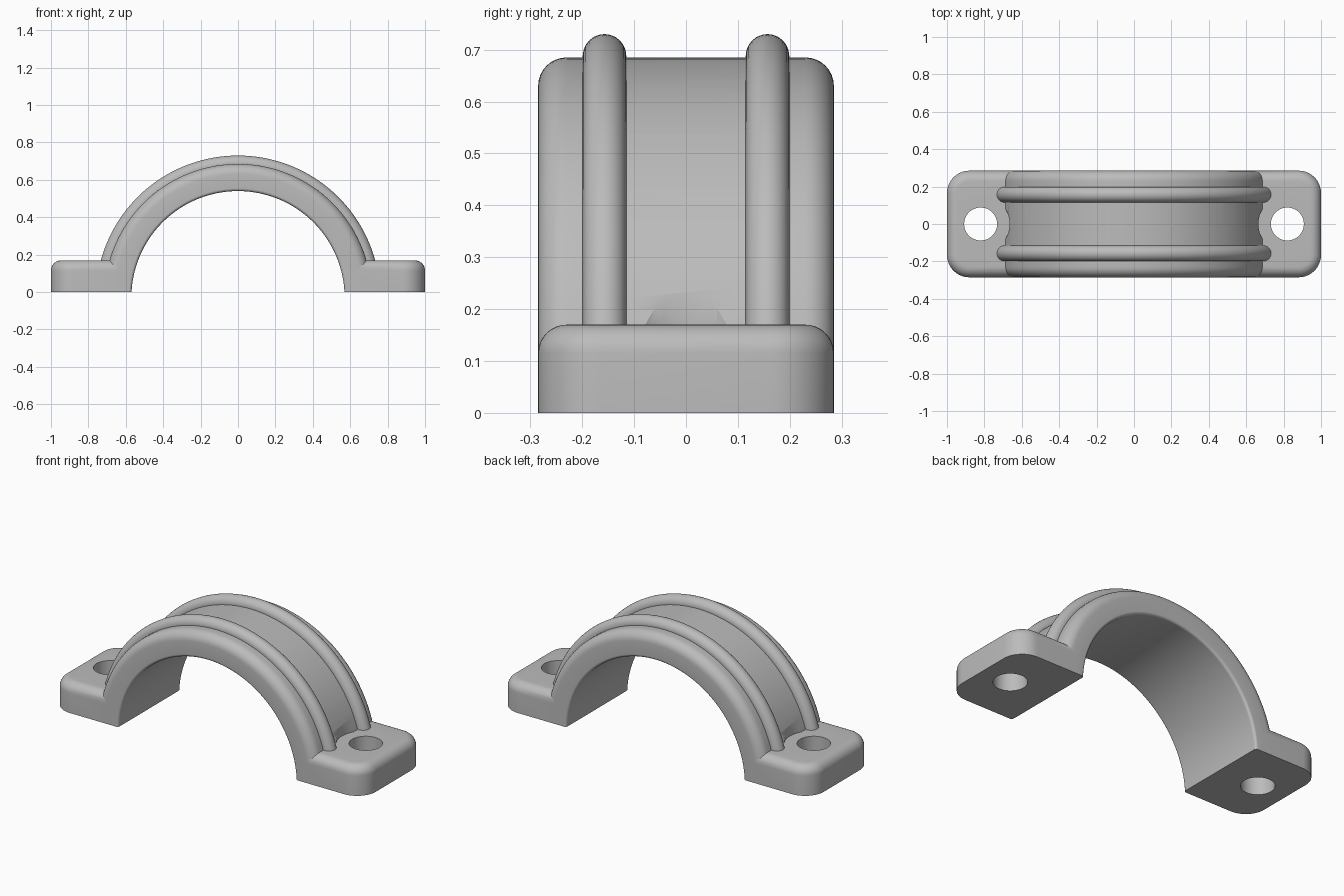
import bpy, bmesh
from math import sin, cos, pi, radians
from mathutils import Vector

cube = bpy.data.objects.get("Cube")
if cube:
    bpy.data.objects.remove(cube)

grey = bpy.data.materials.new("light_grey")
grey.use_nodes = True
COLOUR = (0.5, 0.5, 0.5, 1)
grey.diffuse_color = COLOUR
grey.node_tree.nodes["Principled BSDF"].inputs["Base Color"].default_value = COLOUR

AXIS_Z = -0.03      # height of the bore axis
INNER, OUTER = 0.57, 0.715
HALF = 0.285        # half width of the clamp
TOP = 0.17          # top of the feet
HOLE_X = 0.82


def finish(bm, name):
    bmesh.ops.recalc_face_normals(bm, faces=bm.faces)
    mesh = bpy.data.meshes.new(name)
    bm.to_mesh(mesh)
    bm.free()
    mesh.materials.append(grey)
    obj = bpy.data.objects.new(name, mesh)
    bpy.context.collection.objects.link(obj)
    return obj


def sweep(name, profile, floor, steps=96):
    """Carry a closed (y, radius) profile over a half turn and trim it flat."""
    bm = bmesh.new()
    rings = []
    for i in range(steps + 1):
        a = pi * i / steps
        rings.append([bm.verts.new((r * cos(a), y, AXIS_Z + r * sin(a)))
                      for y, r in profile])
    n = len(profile)
    for a, b in zip(rings, rings[1:]):
        for j in range(n):
            k = (j + 1) % n
            bm.faces.new((a[j], a[k], b[k], b[j]))
    bmesh.ops.bisect_plane(bm, geom=bm.verts[:] + bm.edges[:] + bm.faces[:],
                           plane_co=(0, 0, floor), plane_no=(0, 0, 1),
                           clear_inner=True)
    rim = [e for e in bm.edges if e.is_boundary]
    bmesh.ops.holes_fill(bm, edges=rim, sides=0)
    return finish(bm, name)


def rounded_profile():
    """Arch section with large outer and small inner fillets."""
    pts = []
    corners = [(1, OUTER, 0.055, 0), (-1, OUTER, 0.055, 90),
               (-1, INNER, 0.015, 180), (1, INNER, 0.015, 270)]
    for sy, radius, f, start in corners:
        cy = sy * (HALF - f)
        cr = radius - f if radius == OUTER else radius + f
        for i in range(9):
            a = radians(start + 90 * i / 8)
            pts.append((cy + f * cos(a), cr + f * sin(a)))
    return pts


def foot(name, side):
    """Block with rounded outer corners and a filleted top rim."""
    x0, x1 = 0.62, 1.0
    bm = bmesh.new()
    bmesh.ops.create_cube(bm, size=1)
    for v in bm.verts:
        v.co = Vector((x0 + (v.co.x + 0.5) * (x1 - x0),
                       v.co.y * 2 * HALF, (v.co.z + 0.5) * TOP))
    posts = [e for e in bm.edges if all(v.co.x > 0.99 for v in e.verts)
             and abs(e.verts[0].co.z - e.verts[1].co.z) > 0.1]
    bmesh.ops.bevel(bm, geom=posts, offset=0.12, segments=12,
                    profile=0.5, affect='EDGES')
    rim = [e for e in bm.edges if all(v.co.z > TOP - 0.001 for v in e.verts)
           and not all(v.co.x < x0 + 0.001 for v in e.verts)]
    bmesh.ops.bevel(bm, geom=rim, offset=0.055, segments=8,
                    profile=0.5, affect='EDGES')
    for v in bm.verts:
        v.co.x *= side
    return finish(bm, name)


def cylinder(name, x, radius, z0, z1):
    bm = bmesh.new()
    bmesh.ops.create_cone(bm, cap_ends=True, segments=64, radius1=radius,
                          radius2=radius, depth=z1 - z0)
    bmesh.ops.translate(bm, verts=bm.verts, vec=(x, 0, (z0 + z1) / 2))
    return finish(bm, name)


def combine(target, other, operation):
    bpy.context.view_layer.objects.active = target
    mod = target.modifiers.new(operation.lower(), 'BOOLEAN')
    mod.operation, mod.solver, mod.object = operation, 'EXACT', other
    bpy.ops.object.modifier_apply(modifier=mod.name)
    bpy.data.objects.remove(other)


# Arched body
clamp = sweep("clamp_body", rounded_profile(), 0)

# Bolt feet, and the washer clearance and bolt hole at each one
for side, label in ((1, "left"), (-1, "right")):
    combine(clamp, foot(label + "_foot", side), 'UNION')
    combine(clamp, cylinder("washer_cutter", side * HOLE_X, 0.155, TOP, 0.5), 'DIFFERENCE')
    combine(clamp, cylinder("bolt_cutter", side * HOLE_X, 0.088, -0.1, 0.5), 'DIFFERENCE')

# Two round ribs over the arch
for y, label in ((-0.157, "front"), (0.157, "back")):
    section = [(y + 0.042 * cos(2 * pi * i / 24), 0.718 + 0.042 * sin(2 * pi * i / 24))
               for i in range(24)]
    combine(clamp, sweep(label + "_rib", section, 0.1), 'UNION')

# Smooth shading with sharp creases
bpy.ops.object.select_all(action='DESELECT')
clamp.select_set(True)
bpy.context.view_layer.objects.active = clamp
bpy.ops.object.shade_smooth_by_angle(angle=radians(30))
